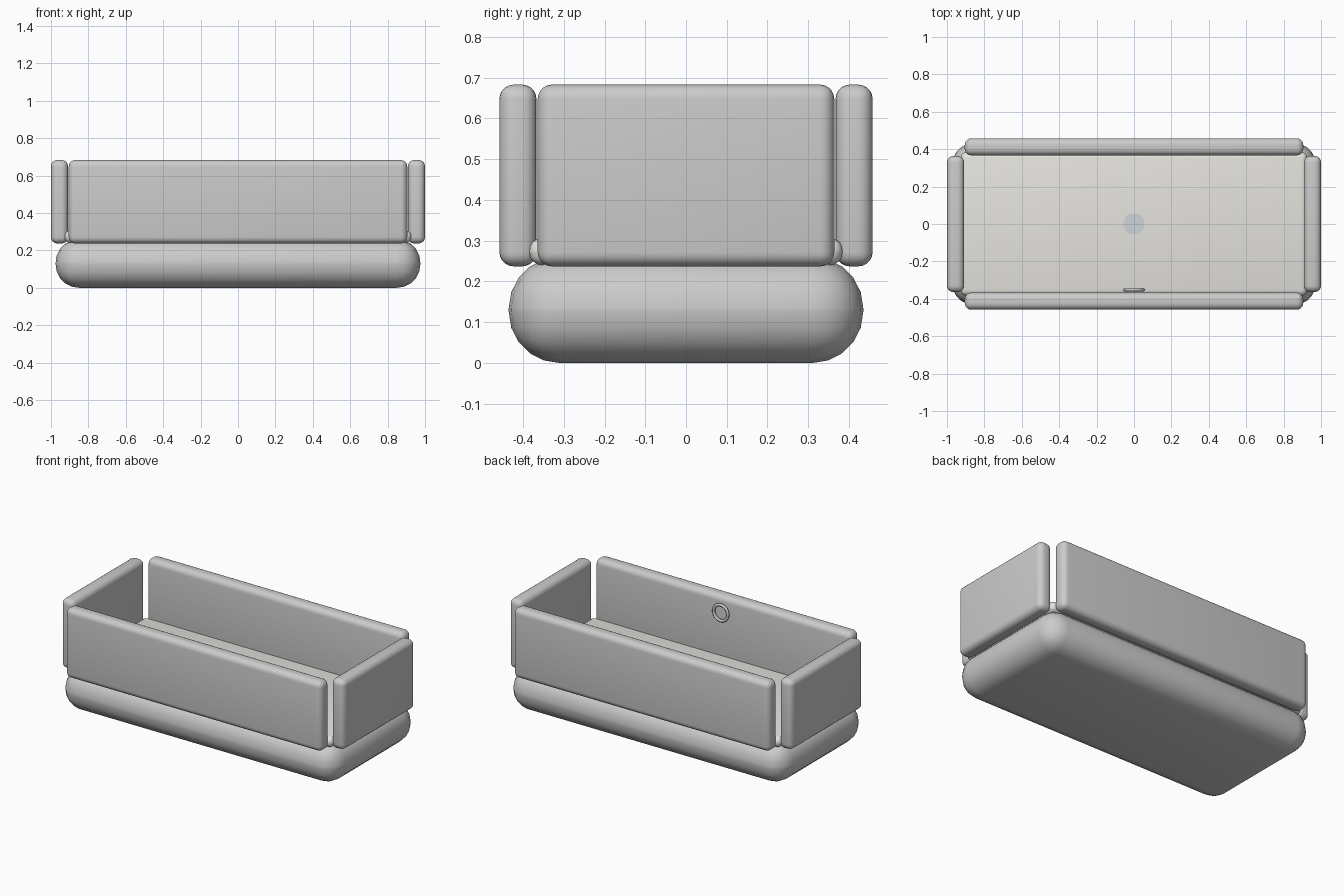
import bpy, math

if "Cube" in bpy.data.objects:
    bpy.data.objects.remove(bpy.data.objects["Cube"])


def material(name, rgb):
    m = bpy.data.materials.new(name)
    m.diffuse_color = (*rgb, 1)
    m.use_nodes = True
    m.node_tree.nodes["Principled BSDF"].inputs["Base Color"].default_value = m.diffuse_color
    return m


def smooth():
    bpy.ops.object.shade_smooth_by_angle(angle=math.radians(40))


def rounded_box(name, x, y, z, radius, segments, mat=None):
    """Box spanning the given (min, max) ranges with rounded edges."""
    spans = (x, y, z)
    bpy.ops.mesh.primitive_cube_add(size=1, location=[(a + b) / 2 for a, b in spans])
    ob = bpy.context.object
    ob.name = name
    ob.scale = [b - a for a, b in spans]
    bpy.ops.object.transform_apply(location=False, rotation=False, scale=True)
    bev = ob.modifiers.new("round", 'BEVEL')
    bev.width = radius
    bev.segments = segments
    bpy.ops.object.modifier_apply(modifier=bev.name)
    smooth()
    if mat:
        ob.data.materials.append(mat)
    return ob


floor_mat = material("floor_beige", (0.80, 0.78, 0.74))
drain_mat = material("drain_metal", (0.62, 0.66, 0.71))

# Puffy base and inner floor
rounded_box("base", (-0.975, 0.975), (-0.435, 0.435), (0, 0.26), 0.125, 5)
rounded_box("inner_floor", (-0.927, 0.927), (-0.385, 0.385), (0.24, 0.307), 0.032, 4, floor_mat)

# Four separate walls
for side, s in (("front", -1), ("back", 1)):
    rounded_box(side + "_wall", (-0.905, 0.905), sorted((s * 0.367, s * 0.458)),
                (0.237, 0.683), 0.035, 5)
for side, s in (("left", -1), ("right", 1)):
    rounded_box(side + "_wall", sorted((s * 0.908, s * 1.0)), (-0.364, 0.364),
                (0.237, 0.683), 0.035, 5)

# Drain disc in the floor
bpy.ops.mesh.primitive_cylinder_add(vertices=32, radius=0.057, depth=0.012, location=(0, 0, 0.307))
bpy.context.object.name = "drain"
bpy.context.object.data.materials.append(drain_mat)
smooth()

# Overflow ring on the inside of the front wall
bpy.ops.mesh.primitive_torus_add(major_radius=0.05, minor_radius=0.009, major_segments=32,
                                 minor_segments=10, location=(0, -0.351, 0.585),
                                 rotation=(math.pi / 2, 0, 0))
bpy.context.object.name = "overflow_ring"
smooth()
